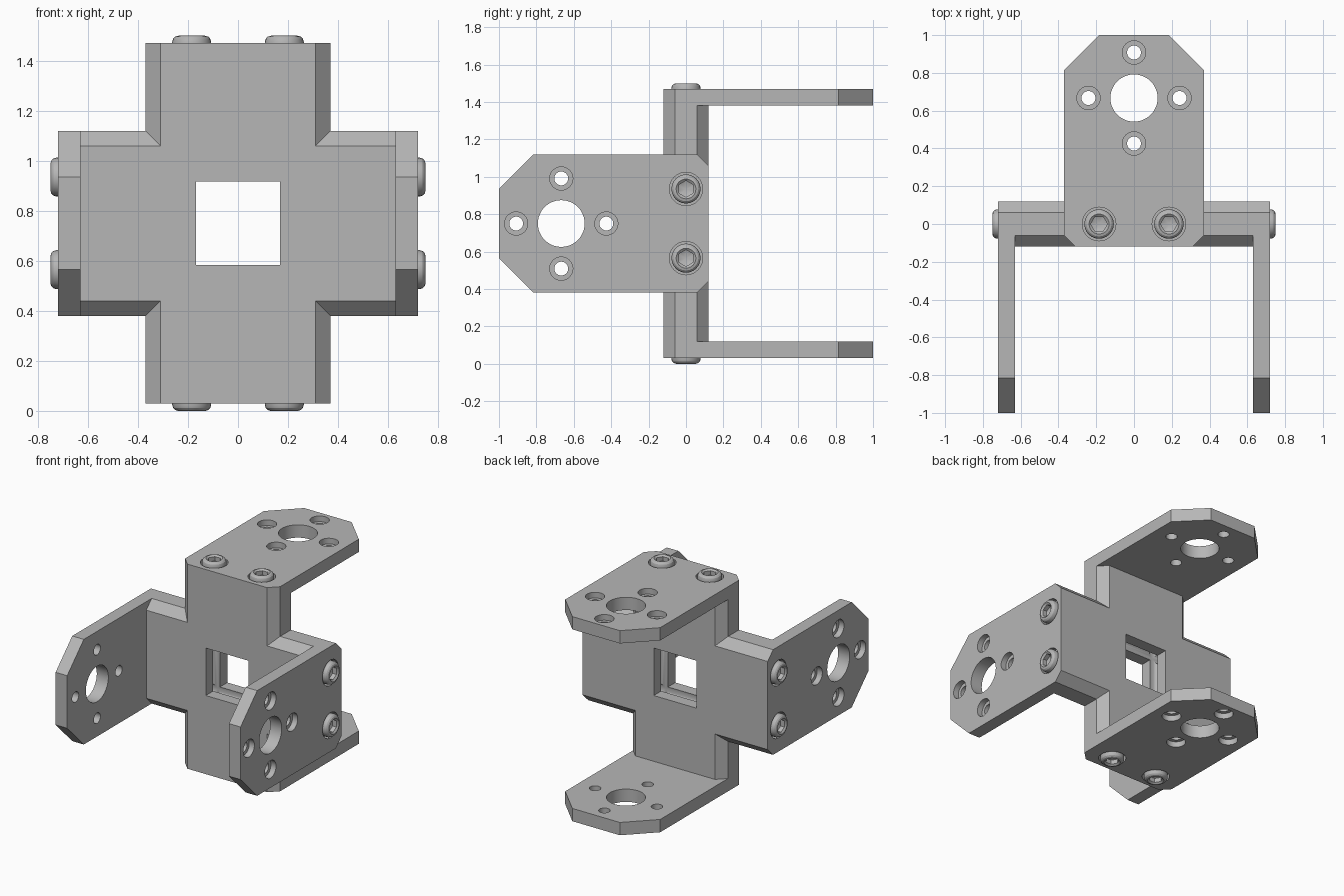
import bpy, bmesh, math
from mathutils import Matrix, Vector

if "Cube" in bpy.data.objects:
    bpy.data.objects.remove(bpy.data.objects["Cube"])

CENTRE = Matrix.Translation((0, 0, 0.75))
# Half turn that swaps the vertical bracket into the sideways one facing forward
SIDEWAYS = Matrix(((0, 0, 1, 0), (0, -1, 0, 0), (1, 0, 0, 0), (0, 0, 0, 1)))
FLIP = Matrix.Diagonal((1, 1, -1, 1))
W, D, END, THICK, BEVEL = 0.37, 0.12, 0.72, 0.09, 0.06
SCREW_X = 0.185
HOLE_Y, HOLE_STEP = 0.667, 0.241

grey = bpy.data.materials.new("metal grey")
grey.use_nodes = True
grey.diffuse_color = (0.47, 0.47, 0.47, 1)
grey.node_tree.nodes["Principled BSDF"].inputs["Base Color"].default_value = grey.diffuse_color


def make(name, bm, matrix):
    bmesh.ops.transform(bm, matrix=matrix, verts=bm.verts)
    bmesh.ops.recalc_face_normals(bm, faces=bm.faces)
    mesh = bpy.data.meshes.new(name)
    bm.to_mesh(mesh)
    bm.free()
    mesh.materials.append(grey)
    ob = bpy.data.objects.new(name, mesh)
    bpy.context.collection.objects.link(ob)
    return ob


def prism(bm, outline, z0, z1):
    """Extrude an outline upward and return its top face."""
    low = [bm.verts.new((x, y, z0)) for x, y in outline]
    high = [bm.verts.new((x, y, z1)) for x, y in outline]
    bm.faces.new(low[::-1])
    for i in range(len(low)):
        j = (i + 1) % len(low)
        bm.faces.new((low[i], low[j], high[j], high[i]))
    return bm.faces.new(high)


def lathe(bm, profile, x=0, y=0, seg=32, flip=False):
    """Spin (radius, z, hexagonal) points into a closed solid."""
    rings = []
    for r, z, hexed in profile:
        z = -z if flip else z
        if r == 0:
            rings.append([bm.verts.new((x, y, z))] * seg)
            continue
        ring = []
        for i in range(seg):
            a = math.tau * i / seg
            rr = r / math.cos(a % (math.pi / 3) - math.pi / 6) if hexed else r
            ring.append(bm.verts.new((x + rr * math.cos(a), y + rr * math.sin(a), z)))
        rings.append(ring)
    for a, b in zip(rings, rings[1:]):
        for i in range(seg):
            j = (i + 1) % seg
            quad = list(dict.fromkeys((a[i], a[j], b[j], b[i])))
            bm.faces.new(quad)


def boolean(target, tool, operation):
    tool.hide_render = True
    mod = target.modifiers.new(operation.lower(), "BOOLEAN")
    mod.object, mod.operation, mod.solver = tool, operation, "EXACT"
    bpy.context.view_layer.objects.active = target
    bpy.ops.object.modifier_apply(modifier=mod.name)
    bpy.data.objects.remove(tool)


def smooth(ob):
    bpy.ops.object.select_all(action="DESELECT")
    ob.select_set(True)
    bpy.context.view_layer.objects.active = ob
    bpy.ops.object.shade_smooth_by_angle(angle=math.radians(25))


def arm(matrix):
    """Long bar with bevelled upright edges."""
    half = [(W - BEVEL, -D), (W, -D + BEVEL), (W, D - BEVEL), (W - BEVEL, D)]
    bm = bmesh.new()
    prism(bm, half + [(-x, y) for x, y in half[::-1]], -END + 0.05, END - 0.05)
    return make("arm", bm, matrix)


def flange(matrix):
    """Mounting plate with cut corners and a bevelled outer rim."""
    half = [(W - BEVEL, -D), (W, -D + BEVEL), (W, 0.815), (W / 2, 1)]
    bm = bmesh.new()
    top = prism(bm, half + [(-x, y) for x, y in half[::-1]], END - THICK, END - BEVEL / 2)
    bmesh.ops.inset_region(bm, faces=[top], thickness=BEVEL / 2, use_even_offset=True)
    bmesh.ops.translate(bm, verts=top.verts, vec=(0, 0, BEVEL / 2))
    return make("flange", bm, matrix)


def drill(matrix):
    """Cutter with the screw bores and flange holes of one axis."""
    bm = bmesh.new()
    wide, narrow, floor, out = 0.089, 0.042, END - 0.04, END + 0.1
    for x in (-SCREW_X, SCREW_X):
        lathe(bm, [(0, -out, 0), (wide, -out, 0), (wide, -floor, 0), (narrow, -floor, 0),
                   (narrow, floor, 0), (wide, floor, 0), (wide, out, 0), (0, out, 0)], x)
    for flip in (False, True):
        lathe(bm, [(0, 0.55, 0), (0.125, 0.55, 0), (0.125, out, 0), (0, out, 0)],
              0, HOLE_Y, 48, flip)
        for k in range(4):
            a = k * math.pi / 2
            lathe(bm, [(0, 0.55, 0), (0.037, 0.55, 0), (0.037, floor, 0),
                       (0.062, floor, 0), (0.062, out, 0), (0, out, 0)],
                  HOLE_STEP * math.cos(a), HOLE_Y + HOLE_STEP * math.sin(a), 32, flip)
    return make("drill", bm, matrix)


# Cross-shaped bracket: two crossed arms, each with a pair of flanges
axes = [CENTRE, CENTRE @ SIDEWAYS]
bracket = arm(axes[0])
bracket.name = "cross_bracket"
boolean(bracket, arm(axes[1]), "UNION")
for m in axes:
    boolean(bracket, flange(m), "UNION")
    boolean(bracket, flange(m @ FLIP), "UNION")
for m in axes:
    boolean(bracket, drill(m), "DIFFERENCE")

# Square window through the middle
bm = bmesh.new()
bmesh.ops.create_cube(bm, size=1, matrix=Matrix.Diagonal((0.334, 1, 0.334, 1)))
boolean(bracket, make("window", bm, CENTRE), "DIFFERENCE")
smooth(bracket)

# Button-head screws with hexagonal sockets
head = [(0, -0.3, 0), (0.04, -0.3, 0), (0.04, -0.04, 0), (0.078, -0.04, 0),
        (0.078, 0.006, 0), (0.074, 0.018, 0), (0.066, 0.026, 0), (0.053, 0.03, 0),
        (0.038, 0.02, 1), (0.038, -0.01, 1), (0, -0.025, 0)]
for m, axis in zip(axes, ("upright", "sideways")):
    for end, turn in (("a", Matrix()), ("b", FLIP)):
        for n, x in enumerate((-SCREW_X, SCREW_X), 1):
            bm = bmesh.new()
            lathe(bm, head, seg=24)
            place = m @ turn @ Matrix.Translation(Vector((x, 0, END)))
            smooth(make(f"{axis}_screw_{end}{n}", bm, place))
